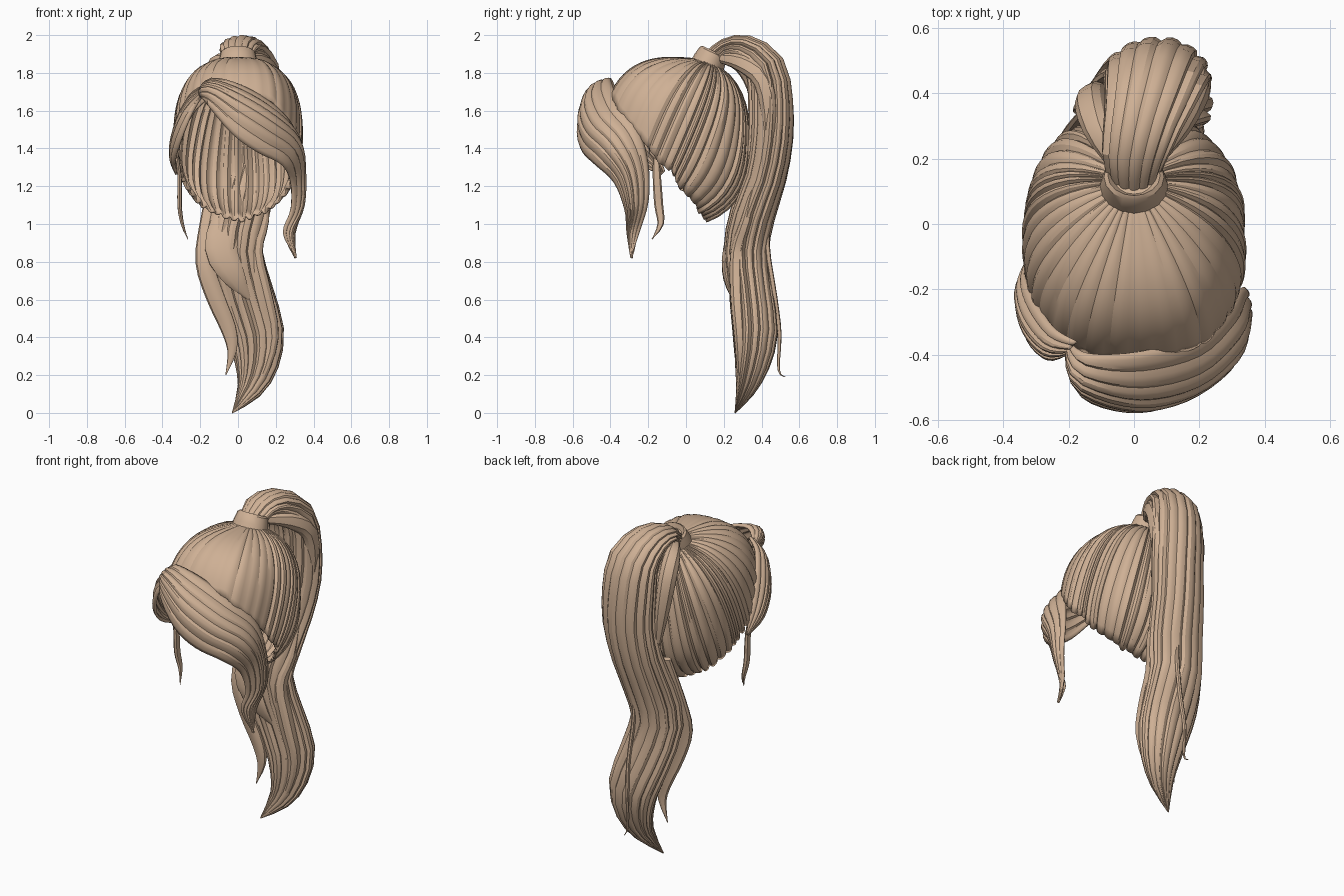
import bpy, bmesh, math, random
from mathutils import Vector as V

if "Cube" in bpy.data.objects:
    bpy.data.objects.remove(bpy.data.objects["Cube"])

random.seed(4)
hair = bpy.data.materials.new("tan hair")
hair.diffuse_color = (0.62, 0.435, 0.30, 1)
hair.use_nodes = True
hair.node_tree.nodes["Principled BSDF"].inputs["Base Color"].default_value = hair.diffuse_color
HEAD = V((0, -0.04, 1.46))


def smooth(pts, n, closed=False):
    """Catmull-Rom samples through points of any dimension, n per span."""
    pts = [V(p) for p in pts]
    k = len(pts)
    get = (lambda i: pts[i % k]) if closed else (lambda i: pts[max(0, min(k - 1, i))])
    out = []
    for i in range(k if closed else k - 1):
        a, b, c, d = (get(i + j) for j in (-1, 0, 1, 2))
        for s in range(n):
            t = s / n
            out.append(0.5 * (2 * b + (c - a) * t + (2 * a - 5 * b + 4 * c - d) * t * t
                              + (3 * b - a - 3 * c + d) * t ** 3))
    return out if closed else out + [pts[-1]]


def build(name, rows, closed=False, caps=False, thick=0.0, angle=28):
    """Skin a grid of points, one list per row."""
    bm = bmesh.new()
    vr = [[bm.verts.new(p) for p in r] for r in rows]
    m = len(rows[0])
    for a, b in zip(vr, vr[1:]):
        for j in range(m if closed else m - 1):
            k = (j + 1) % m
            bm.faces.new((a[j], a[k], b[k], b[j]))
    if caps:
        bm.faces.new(vr[0])
        bm.faces.new(vr[-1])
    bmesh.ops.remove_doubles(bm, verts=bm.verts, dist=0.0004)
    bmesh.ops.recalc_face_normals(bm, faces=bm.faces)
    if not caps:
        side = sum(f.normal.dot(f.calc_center_median() - HEAD) * f.calc_area() for f in bm.faces)
        if side < 0:
            bmesh.ops.reverse_faces(bm, faces=bm.faces)
    me = bpy.data.meshes.new(name)
    bm.to_mesh(me)
    bm.free()
    me.materials.append(hair)
    me.shade_smooth()
    me.set_sharp_from_angle(angle=math.radians(angle))
    ob = bpy.data.objects.new(name, me)
    bpy.context.collection.objects.link(ob)
    if thick:
        mod = ob.modifiers.new("thickness", "SOLIDIFY")
        mod.thickness = thick
        mod.offset = -1
    return ob


PLEAT = (-1.0, 0.35, 0.6, 0.3)  # stepped profile of one lock


def loft(name, sections, pleats=4, amp=0.08, n=2, twist=0.0):
    """Closed pleated tube; each section is x, y, z, half width, half depth."""
    sec = smooth(sections, n)
    pos = [V(s[:3]) for s in sec]
    m = pleats * 4
    scale = [1 + random.uniform(-0.6, 0.6) for _ in range(pleats)]
    rows = []
    for i, s in enumerate(sec):
        t = (pos[min(i + 1, len(sec) - 1)] - pos[max(i - 1, 0)]).normalized()
        side = (V((1, 0, 0)) - t * t.x).normalized()
        nor = t.cross(side)
        row = []
        for j in range(m):
            a = math.tau * j / m + twist * i / len(sec)
            r = 1 + amp * PLEAT[j % 4] * scale[j // 4]
            row.append(pos[i] + side * (max(s[3], 0.002) * r * math.cos(a))
                       + nor * (max(s[4], 0.002) * r * math.sin(a)))
        rows.append(row)
    return build(name, rows, closed=True, caps=True)


def strand(name, path, w, d, pleats=3, start=0.6):
    """Lock that swells in the middle and tapers to a tip."""
    k = len(path) - 1
    prof = [max(0.03, (start + (1 - start) * math.sin(math.pi * min(1, i / k * 1.2)))
                if i / k < 0.45 else 1 - ((i / k - 0.45) / 0.55) ** 2) for i in range(k + 1)]
    return loft(name, [(*p, w * f, d * f) for p, f in zip(path, prof)], pleats, 0.12, 3)


def sheet(name, upper, lower, locks, bulge, amp, n=4):
    """Swept fringe between two edge curves, bowed outward."""
    A, B = smooth(upper, n), smooth(lower, n)
    m = locks * 4
    rows = []
    for i in range(len(A)):
        mid = (A[i] + B[i]) / 2
        k0, k1 = max(i - 1, 0), min(i + 1, len(A) - 1)
        across = B[i] - A[i]
        nor = (A[k1] + B[k1] - A[k0] - B[k0]).cross(across).normalized()
        if nor.dot(mid - V((0, -0.1, mid.z))) < 0:
            nor = -nor
        w = across.length
        rows.append([A[i] + across * (j / m) + nor * (bulge * w * math.sin(math.pi * j / m)
                     + amp * min(1, w / 0.15) * PLEAT[j % 4]) for j in range(m + 1)])
    return build(name, rows, thick=0.014)


# Scalp hair: locks fanned from the gather point to the hairline
half = [(0, -0.41, 1.67), (0.18, -0.385, 1.64), (0.285, -0.29, 1.51), (0.325, -0.18, 1.37),
        (0.315, -0.08, 1.28), (0.28, -0.03, 1.2), (0.2, 0.05, 1.1), (0.11, 0.09, 1.05), (0, 0.12, 1.02)]
loop = half + [(-x, y, z) for x, y, z in half[-2:0:-1]]
line = smooth(loop, 10, closed=True)
RAD = (0.335, 0.365, 0.42)


def shell(d):
    return sum(abs(c / r) ** 2.5 for c, r in zip(d, RAD)) ** (-1 / 2.5)


gather = V((0, 0.17, 0.4)).normalized()
ROWS = 16
cols = []
for j, h in enumerate(line):
    if j % 4 == 0:
        end, deep = random.uniform(0.985, 1.015), random.uniform(0.4, 1.6)
    h = h - HEAD
    hd = h.normalized()
    fit = h.length / shell(hd)
    ang = gather.angle(hd)
    calm = 1 - 0.8 * min(1, max(0, -hd.y) * 1.15)  # flatter pleats over the brow
    col = []
    for i in range(ROWS + 1):
        t = 0.06 + (end - 0.06) * i / ROWS
        d = (gather * math.sin((1 - t) * ang) + hd * math.sin(t * ang)) / math.sin(ang)
        r = shell(d) * (1 + (fit - 1) * t * t)
        r += 0.012 * deep * calm * PLEAT[j % 4] * min(1, 0.3 + 1.6 * t)
        col.append(HEAD + d * r)
    cols.append(col)
build("scalp_hair", list(zip(*cols)), closed=True, thick=0.012)

# Hair tie: flared band tilted backward
axis = V((0, 0.42, 0.9)).normalized()
fwd = V((1, 0, 0)).cross(axis)
rings = []
for h, r in ((-0.06, 0.085), (-0.055, 0.108), (0.0, 0.102), (0.045, 0.092), (0.055, 0.08), (0.03, 0.06)):
    rings.append([V((0, 0.125, 1.865)) + axis * h + V((1, 0, 0)) * (r * math.cos(a)) + fwd * (r * 0.85 * math.sin(a))
                  for a in [math.tau * k / 16 for k in range(16)]])
build("hair_tie", rings, closed=True, caps=True, angle=35)

# Ponytail body
loft("ponytail", [
    (0, 0.15, 1.87, 0.075, 0.06), (0, 0.21, 1.925, 0.095, 0.055), (0.025, 0.31, 1.92, 0.115, 0.08),
    (0.06, 0.42, 1.825, 0.145, 0.105), (0.07, 0.45, 1.65, 0.155, 0.115), (0.07, 0.45, 1.45, 0.155, 0.115),
    (0.04, 0.42, 1.25, 0.155, 0.11), (0, 0.355, 1.05, 0.16, 0.115), (-0.03, 0.32, 0.85, 0.155, 0.115),
    (0.03, 0.35, 0.62, 0.155, 0.11), (0.095, 0.37, 0.42, 0.145, 0.115), (0.10, 0.35, 0.25, 0.11, 0.09),
    (0.06, 0.315, 0.12, 0.065, 0.05), (-0.03, 0.26, 0.0, 0.003, 0.003)], 14, 0.08, 2, 0.9)

# Loose locks lying over the ponytail
strand("ponytail_left_shoulder", [(-0.05, 0.18, 1.88), (-0.11, 0.29, 1.85), (-0.13, 0.37, 1.73),
                                  (-0.11, 0.40, 1.5), (-0.08, 0.4, 1.25)], 0.05, 0.05, start=0.5)
strand("ponytail_right_shoulder", [(0.05, 0.18, 1.88), (0.13, 0.3, 1.85), (0.185, 0.41, 1.75),
                                   (0.19, 0.44, 1.5), (0.14, 0.4, 1.2)], 0.05, 0.05, start=0.5)
strand("ponytail_left_lock", [(-0.12, 0.36, 1.25), (-0.16, 0.30, 1.0), (-0.175, 0.26, 0.8),
                              (-0.12, 0.26, 0.62), (-0.05, 0.27, 0.45), (-0.03, 0.27, 0.33),
                              (-0.065, 0.27, 0.2)], 0.05, 0.03)
strand("ponytail_front_lock", [(0.08, 0.36, 1.25), (-0.04, 0.29, 1.05), (-0.09, 0.23, 0.87),
                               (-0.02, 0.22, 0.72), (0.07, 0.25, 0.59)], 0.09, 0.035, 4)
strand("ponytail_right_lock", [(0.14, 0.38, 1.25), (0.13, 0.32, 1.02), (0.09, 0.27, 0.85),
                               (0.14, 0.27, 0.62), (0.18, 0.285, 0.4), (0.12, 0.29, 0.18),
                               (0.03, 0.28, 0.06)], 0.045, 0.035)
strand("ponytail_back_wisp", [(0.1, 0.52, 1.35), (0.06, 0.46, 1.08), (0.05, 0.43, 0.9), (0.06, 0.47, 0.62),
                              (0.05, 0.495, 0.42), (0.05, 0.49, 0.23), (0.05, 0.525, 0.19)], 0.012, 0.012, 2)

# Long fringe swept across the brow and down the right side
sheet("swept_fringe",
      [(-0.2, -0.36, 1.70), (-0.14, -0.40, 1.775), (0.02, -0.395, 1.74), (0.2, -0.345, 1.63), (0.295, -0.25, 1.5),
       (0.33, -0.2, 1.32), (0.345, -0.2, 1.12), (0.305, -0.25, 0.95), (0.31, -0.29, 0.825)],
      [(-0.2, -0.40, 1.67), (-0.16, -0.53, 1.63), (-0.03, -0.575, 1.48), (0.1, -0.555, 1.385), (0.235, -0.485, 1.315),
       (0.285, -0.385, 1.22), (0.285, -0.33, 1.08), (0.24, -0.315, 0.95), (0.31, -0.295, 0.82)],
      6, 0.23, 0.006)

# Short fringe curling round the left temple
sheet("left_fringe",
      [(-0.18, -0.36, 1.74), (-0.25, -0.32, 1.69), (-0.31, -0.23, 1.56), (-0.335, -0.16, 1.42), (-0.33, -0.11, 1.28)],
      [(-0.2, -0.40, 1.66), (-0.26, -0.42, 1.56), (-0.315, -0.37, 1.43), (-0.345, -0.26, 1.32), (-0.33, -0.13, 1.26)],
      5, 0.16, 0.007)

# Thin wisp in front of the left ear
strand("left_wisp", [(-0.33, -0.16, 1.4), (-0.31, -0.155, 1.25), (-0.31, -0.145, 1.1), (-0.295, -0.135, 1.0),
                     (-0.265, -0.18, 0.92)], 0.014, 0.022, 2)
